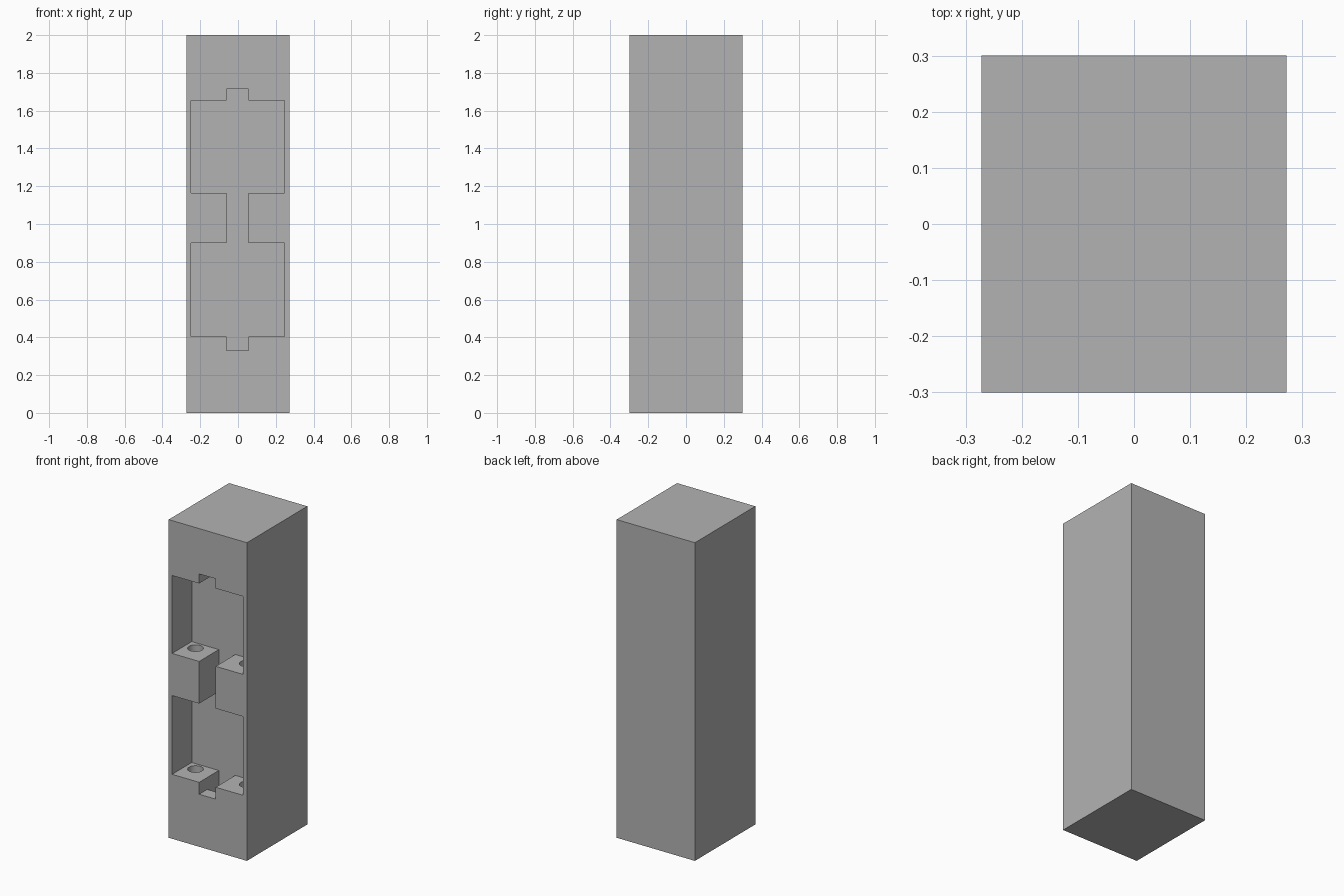
import bpy
from mathutils import Vector

if "Cube" in bpy.data.objects:
    bpy.data.objects.remove(bpy.data.objects["Cube"])

# Single plain grey finish
grey = bpy.data.materials.new("plain grey")
grey.use_nodes = True
colour = (0.45, 0.45, 0.45, 1)
grey.diffuse_color = colour
grey.node_tree.nodes["Principled BSDF"].inputs["Base Color"].default_value = colour

FRONT = -0.30
DEPTH = 0.195


def box(name, low, high):
    low, high = Vector(low), Vector(high)
    bpy.ops.mesh.primitive_cube_add(size=1, location=(low + high) / 2)
    obj = bpy.context.object
    obj.name = name
    obj.scale = high - low
    bpy.ops.object.transform_apply(location=False, rotation=False, scale=True)
    obj.data.materials.append(grey)
    return obj


def cut(target, cutter):
    cutter.hide_render = True
    mod = target.modifiers.new(cutter.name, "BOOLEAN")
    mod.operation = "DIFFERENCE"
    mod.solver = "EXACT"
    mod.object = cutter
    bpy.context.view_layer.objects.active = target
    bpy.ops.object.modifier_apply(modifier=mod.name)
    bpy.data.objects.remove(cutter)


# Tall solid block
block = box("tall_block", (-0.272, FRONT, 0), (0.272, -FRONT, 2))

# Upright slot through the front, with a taller channel behind its lip
back = FRONT + DEPTH
cut(block, box("slot", (-0.06, FRONT - 0.1, 0.33), (0.055, back, 1.715)))
cut(block, box("channel", (-0.06, FRONT + 0.08, 0.245), (0.055, back, 1.80)))

# Two wide pockets, each with a pair of round sockets in its floor
for floor, ceiling in ((0.405, 0.90), (1.165, 1.655)):
    cut(block, box("pocket", (-0.248, FRONT - 0.1, floor), (0.245, back, ceiling)))
    for side in (-1, 1):
        bpy.ops.mesh.primitive_cylinder_add(
            vertices=32, radius=0.045, depth=0.26,
            location=(side * 0.18, FRONT + 0.135, floor))
        socket = bpy.context.object
        socket.name = "socket"
        socket.data.materials.append(grey)
        cut(block, socket)

# Keep the block flat and the sockets smooth
bpy.ops.object.select_all(action="DESELECT")
block.select_set(True)
bpy.context.view_layer.objects.active = block
bpy.ops.object.shade_smooth_by_angle(angle=0.52)
